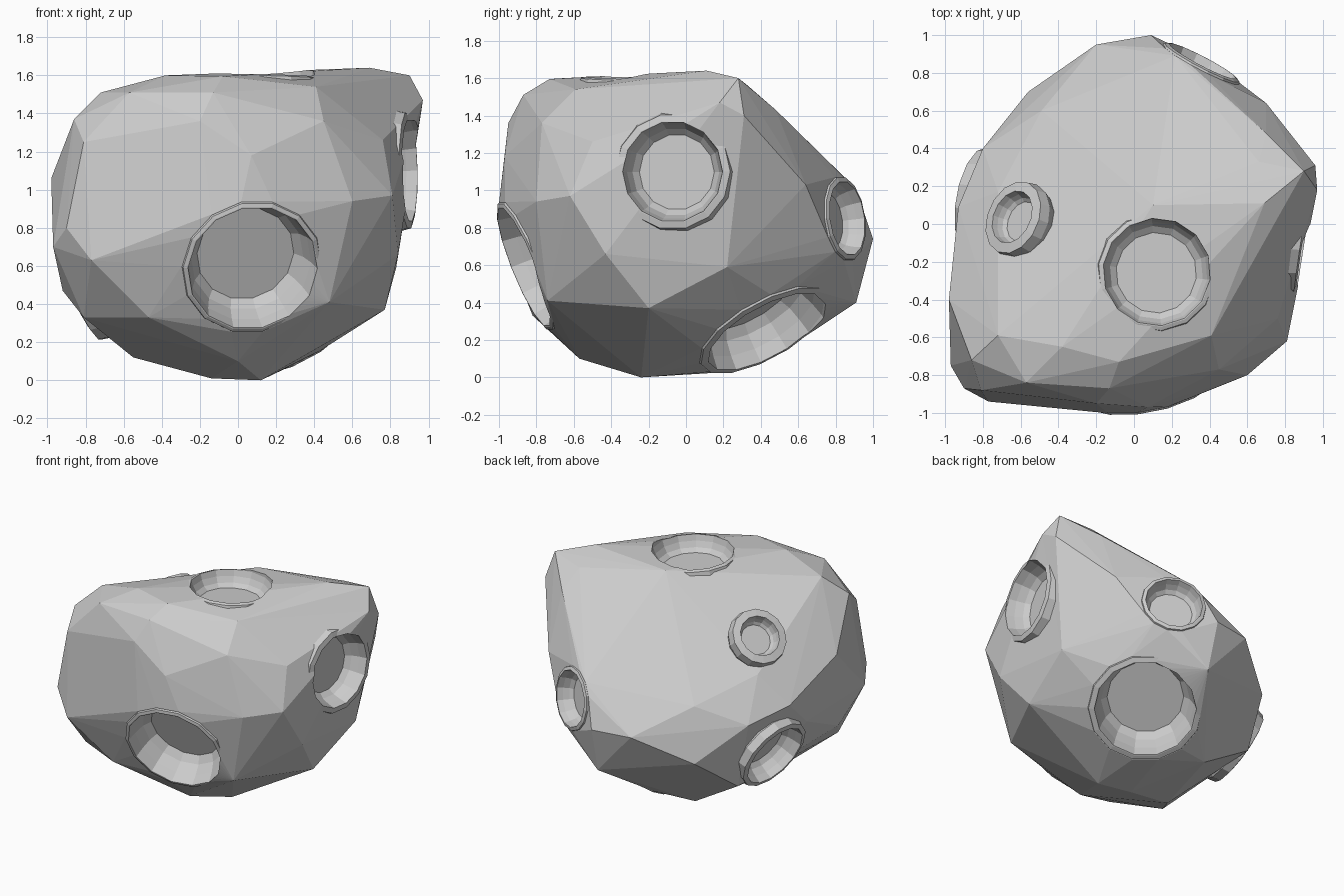
import bpy, bmesh, math
from mathutils import Vector

if "Cube" in bpy.data.objects:
    bpy.data.objects.remove(bpy.data.objects["Cube"])

# Corner points of the faceted rock
corners = [
    # upper face
    (-.38, -.65, 1.6), (-.08, -.73, 1.595), (.41, -.59, 1.54), (.69, .11, 1.64),
    (.9, .28, 1.6), (.1, .1, 1.6), (-.72, -.59, 1.51), (.66, .33, 1.56),
    # front
    (-.57, -.84, 1.51), (-.13, -.87, 1.51), (.45, -.77, 1.36), (-.2, -.95, 1.36),
    (.07, -.97, 1.18), (.6, -.8, .94), (-.86, -.72, 1.37), (-.81, -.88, 1.25),
    (-.9, -.87, .8), (-.77, -.94, .63), (-.44, -.96, .84), (-.47, -.82, .33),
    (.48, -.74, .41),
    # sides
    (.76, -.5, 1.26), (.81, -.62, .97), (.84, -.43, .66), (.77, -.2, .37),
    (.97, .18, 1.47), (.96, .31, 1.4), (.83, .22, .59), (-.98, -.4, 1.06),
    (-.97, -.75, .7), (-.92, -.5, .47), (-.81, -.66, .33), (-.93, .09, .85),
    (-.94, -.1, .66),
    # back
    (.7, .48, 1.43), (.7, .64, 1.03), (.09, 1, .74), (-.2, .95, .74),
    (-.56, .7, .54), (-.49, .6, .92), (-.8, .4, .78), (-.72, .17, 1.06),
    (.1, .91, .4), (-.7, .38, .29),
    # underside
    (-.55, -.3, .12), (-.14, -.2, .01), (.12, -.24, 0), (0, -.57, .1), (-.33, .36, .07),
]

# Craters: centre, outward direction, rim radius, bowl radius, depth, blended into the rock
craters = [
    ((.12, -.255, 1.59), (.02, .03, 1), .31, .285, .1, False),
    ((.893, -.07, 1.1), (.98, -.15, .02), .31, .27, .14, False),
    ((.075, -.86, .592), (.18, -.91, -.37), .37, .345, .2, True),
    ((.255, .425, .25), (.38, .45, -.8), .39, .35, .2, True),
    ((.36, .855, .85), (.46, .88, .12), .225, .2, .1, True),
    ((-.64, .035, 1.275), (-.68, .3, .67), .2, .145, .07, False),
    ((-.83, .13, .465), (-.9, .165, -.4), .28, .245, .13, False),
]
SIDES = 14


def circle(centre, direction, r, h):
    rot = Vector(direction).to_track_quat('Z', 'Y')
    steps = [math.tau * i / SIDES for i in range(SIDES)]
    return [rot @ Vector((r * math.cos(a), r * math.sin(a), h)) + Vector(centre) for a in steps]


def new_object(name, bm):
    bmesh.ops.recalc_face_normals(bm, faces=bm.faces[:])
    mesh = bpy.data.meshes.new(name)
    bm.to_mesh(mesh)
    bm.free()
    obj = bpy.data.objects.new(name, mesh)
    bpy.context.collection.objects.link(obj)
    return obj


def lathe(name, profile, centre, direction):
    """Closed turned solid from (radius, height) pairs, aimed along direction."""
    bm = bmesh.new()
    rings = [[bm.verts.new(p) for p in circle(centre, direction, r, h)] for r, h in profile]
    for lo, hi in zip(rings, rings[1:]):
        for i in range(SIDES):
            j = (i + 1) % SIDES
            bm.faces.new((lo[i], lo[j], hi[j], hi[i]))
    bm.faces.new(rings[0][::-1])
    bm.faces.new(rings[-1])
    return new_object(name, bm)


def apply_boolean(target, tool, operation):
    mod = target.modifiers.new(operation.lower(), 'BOOLEAN')
    mod.object = tool
    mod.operation = operation
    mod.solver = 'EXACT'
    bpy.context.view_layer.objects.active = target
    bpy.ops.object.modifier_apply(modifier=mod.name)
    bpy.data.objects.remove(tool)


# Rock body, drawn out to meet the blended rims
bm = bmesh.new()
for c in corners:
    bm.verts.new(c)
for centre, direction, rim, bowl, depth, blended in craters:
    if blended:
        for p in circle(centre, direction, rim * 1.02, -.012):
            bm.verts.new(p)
bmesh.ops.convex_hull(bm, input=bm.verts[:])
loose = [v for v in bm.verts if not v.link_faces]
bmesh.ops.delete(bm, geom=loose, context='VERTS')
bmesh.ops.dissolve_limit(bm, angle_limit=math.radians(1), verts=bm.verts[:], edges=bm.edges[:])
bmesh.ops.triangulate(bm, faces=bm.faces[:])
rock = new_object("asteroid", bm)

# Raised crater rims
for centre, direction, rim, bowl, depth, blended in craters:
    plug = lathe("rim", [(rim * .8, -.18), (rim * 1.05, -.06), (rim, 0), (bowl * 1.02, .008)],
                 centre, direction)
    apply_boolean(rock, plug, 'UNION')

# Hollow crater bowls
for centre, direction, rim, bowl, depth, blended in craters:
    cutter = lathe("bowl", [(bowl * .75, -depth), (bowl * .87, -depth * .75),
                            (bowl * .95, -depth * .35), (bowl, .0081), (bowl, .16)],
                   centre, direction)
    apply_boolean(rock, cutter, 'DIFFERENCE')

# Flat facets, standing on the ground
for p in rock.data.polygons:
    p.use_smooth = False
low = min(v.co.z for v in rock.data.vertices)
for v in rock.data.vertices:
    v.co.z -= low
